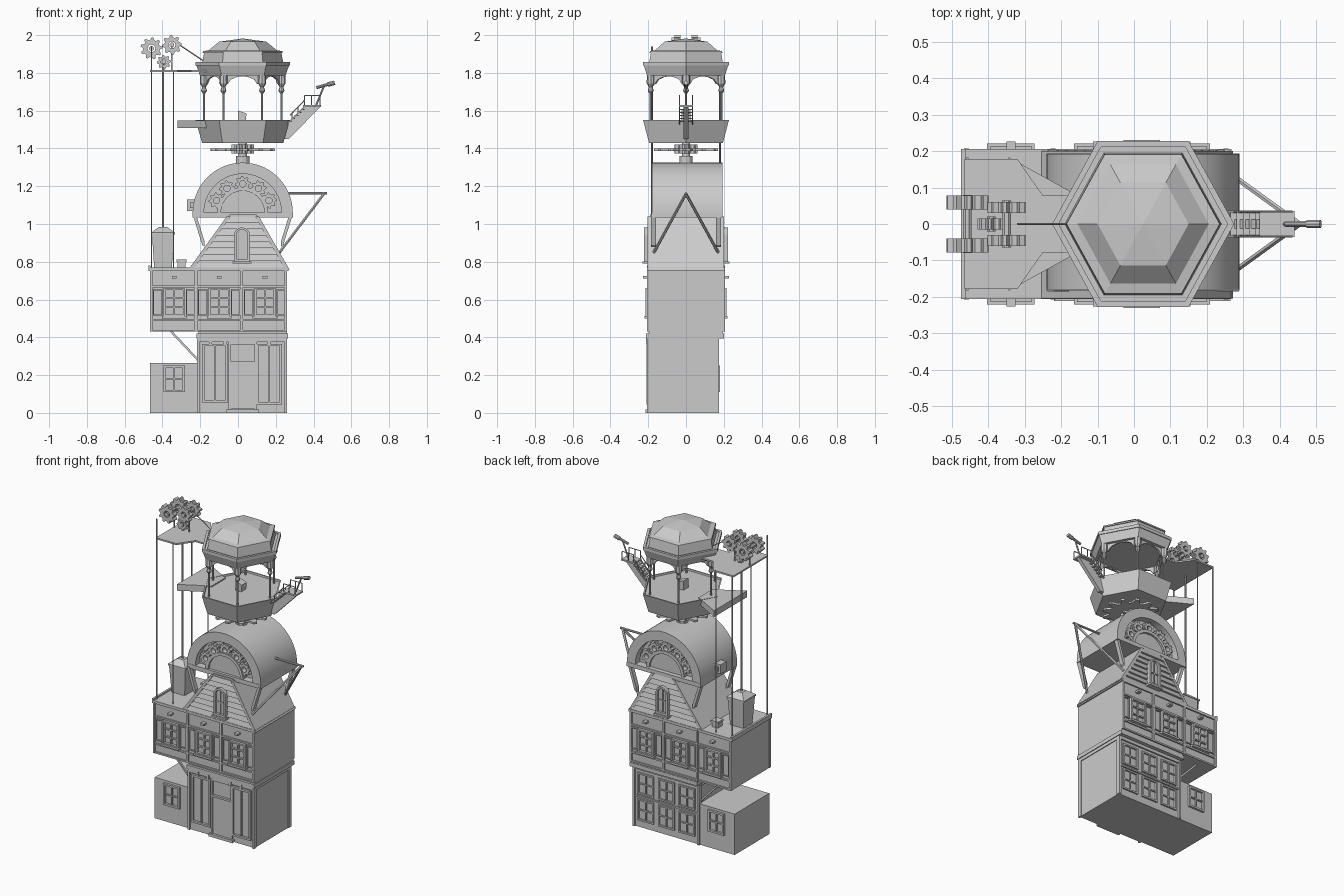
import bpy, bmesh, math
from math import sin, cos, pi
from mathutils import Vector

if "Cube" in bpy.data.objects:
    bpy.data.objects.remove(bpy.data.objects["Cube"])

CX = 0.025  # axis of tower, drum and lookout


def make(name, verts, faces, smooth=False):
    me = bpy.data.meshes.new(name)
    me.from_pydata([tuple(v) for v in verts], [], faces)
    bm = bmesh.new()
    bm.from_mesh(me)
    bmesh.ops.recalc_face_normals(bm, faces=bm.faces)
    bm.to_mesh(me)
    bm.free()
    ob = bpy.data.objects.new(name, me)
    bpy.context.collection.objects.link(ob)
    if smooth:
        bpy.ops.object.select_all(action='DESELECT')
        ob.select_set(True)
        bpy.context.view_layer.objects.active = ob
        bpy.ops.object.shade_smooth_by_angle(angle=math.radians(35))
    return ob


def boxes(name, items):
    vs, fs = [], []
    for x0, x1, y0, y1, z0, z1 in items:
        n = len(vs)
        vs += [(x, y, z) for x in (x0, x1) for y in (y0, y1) for z in (z0, z1)]
        fs += [[n + i for i in f] for f in ((0, 1, 3, 2), (4, 6, 7, 5), (0, 4, 5, 1), (2, 3, 7, 6), (0, 2, 6, 4), (1, 5, 7, 3))]
    return make(name, vs, fs)


def prism(name, pts, a, b, axis='y', smooth=False):
    put = (lambda p, t: (p[0], t, p[1])) if axis == 'y' else (lambda p, t: (p[0], p[1], t))
    n = len(pts)
    fs = [list(range(n)), list(range(2 * n - 1, n - 1, -1))]
    fs += [[i, (i + 1) % n, n + (i + 1) % n, n + i] for i in range(n)]
    return make(name, [put(p, a) for p in pts] + [put(p, b) for p in pts], fs, smooth)


def arc(r, z, n=28, a0=0.0, a1=pi):
    return [(CX + r * cos(a0 + (a1 - a0) * i / n), z + r * sin(a0 + (a1 - a0) * i / n)) for i in range(n + 1)]


def lathe(name, prof, n=6, c=(CX, 0), ys=1.05, turn=0.0):
    vs = [(c[0] + r * cos(turn + 2 * pi * k / n), c[1] + ys * r * sin(turn + 2 * pi * k / n), z) for r, z in prof for k in range(n)]
    fs = [list(range(n)), [len(vs) - 1 - k for k in range(n)]]
    fs += [[j * n + k, j * n + (k + 1) % n, (j + 1) * n + (k + 1) % n, (j + 1) * n + k]
           for j in range(len(prof) - 1) for k in range(n)]
    return make(name, vs, fs)


def rod(name, a, b, r=0.004, n=6):
    a, b = Vector(a), Vector(b)
    q = (b - a).to_track_quat('Z', 'Y')
    ring = [Vector((r * cos(2 * pi * (k + .5) / n), r * sin(2 * pi * (k + .5) / n), 0)) for k in range(n)]
    fs = [list(range(n)), list(range(n, 2 * n))] + [[k, (k + 1) % n, n + (k + 1) % n, n + k] for k in range(n)]
    return make(name, [a + q @ v for v in ring] + [b + q @ v for v in ring], fs)


def gear(name, c, r, a, b, teeth=8, axis='y', hole=0.4):
    n = teeth * 4
    out = [r if k % 4 < 2 else r * 0.76 for k in range(n)]
    vs = []
    for t in (a, b):
        for rad in (out, [r * hole] * n):
            for k in range(n):
                u, w = c[0] + rad[k] * cos(2 * pi * k / n), c[1] + rad[k] * sin(2 * pi * k / n)
                vs.append((u, t, w) if axis == 'y' else (u, w, t))
    fs = []
    for k in range(n):
        m = (k + 1) % n
        for p, q in ((0, n), (2 * n, 3 * n), (0, 2 * n), (n, 3 * n)):
            fs.append([p + k, p + m, q + m, q + k])
    return make(name, vs, fs)


def frame(x, z, w, h, y, s, t=0.012, d=0.014, cols=1, rows=1):
    """Boxes of a framed opening on a wall at y facing s."""
    a, b = y - s * 0.005, y + s * d
    out = [(x - w / 2, x - w / 2 + t, a, b, z - h / 2, z + h / 2), (x + w / 2 - t, x + w / 2, a, b, z - h / 2, z + h / 2),
           (x - w / 2, x + w / 2, a, b, z - h / 2, z - h / 2 + t), (x - w / 2, x + w / 2, a, b, z + h / 2 - t, z + h / 2)]
    for i in range(1, cols):
        u = x - w / 2 + w * i / cols
        out.append((u - .004, u + .004, a, y + s * d * .7, z - h / 2, z + h / 2))
    for i in range(1, rows):
        v = z - h / 2 + h * i / rows
        out.append((x - w / 2, x + w / 2, a, y + s * d * .7, v - .004, v + .004))
    return out


# ground floor, annex, cornice
boxes("ground_floor", [(-.21, .255, -.195, .165, 0, .4)])
boxes("annex", [(-.465, -.2, -.19, .165, 0, .265)])
boxes("ground_cornice", [(-.22, .265, -.212, .2, .395, .42), (-.215, .26, -.206, .175, .375, .395)])
boxes("pilasters", [(x, x + .014, y0, y1, 0, .385) for x in (-.217, .246) for y0, y1 in ((-.207, -.18), (.15, .176))])
boxes("cornice_brackets", [(x - .008, x + .008, -.212, -.19, .365, .4) for x in (-.145, -.07, .09, .165)])
boxes("shop_windows", frame(-.122, .21, .137, .31, -.195, -1, cols=2) + frame(.165, .205, .135, .32, -.195, -1, cols=2))
boxes("front_door", frame(.025, .19, .15, .37, -.195, -1, d=.01) + [(-.04, .09, -.203, -.19, .02, .26),
      (-.05, .1, -.21, -.19, .26, .272)])
boxes("door_step", [(-.06, .11, -.215, -.19, 0, .018)])
back = []
for x in (-.125, .022, .17):
    back += frame(x, .285, .115, .14, .165, 1, .01, .01, 2, 2) + frame(x, .115, .115, .14, .165, 1, .01, .01, 2, 2)
boxes("back_windows", back + [(-.21, .255, .16, .172, .195, .205)])
boxes("annex_windows", frame(-.338, .18, .115, .14, -.19, -1, cols=2, rows=2) + frame(-.338, .18, .115, .14, .165, 1, cols=2, rows=2))

# upper floor
boxes("upper_floor", [(-.465, .26, -.197, .197, .43, .76), (-.21, .26, -.197, .197, .4, .44)])
boxes("upper_cornice", [(-.475, .268, -.206, .206, .752, .77)])
boxes("roof_curb", [(-.475, -.462, -.206, .206, .765, .78)])
for s, side in ((-1, "front"), (1, "back")):
    y = s * .197
    trim, sash, lamps = [], [], []
    for x in (-.338, -.1, .143):
        sash += frame(x, .585, .112, .15, y, s, .01, .017, 2, 3)
        sash.append((x - .065, x + .065, y, y + s * .024, .5, .512))
        for k in (-1, 1):
            trim += frame(x + k * .087, .585, .05, .14, y, s, .006, .008)
        lamps.append((x - .012, x + .012, y, y + s * .03, .712, .724))
    for x in (-.46, -.222, .02, .253):
        trim.append((x - .007, x + .007, y - s * .01, y + s * .01, .43, .76))
    trim += [(-.465, .26, y - s * .01, y + s * .009, z, z + .01) for z in (.43, .487, .665)]
    boxes(side + "_upper_trim", trim)
    boxes(side + "_sash_windows", sash)
    boxes(side + "_sign_lamps", lamps)
    # diagonal brace under overhang
    rod(side + "_overhang_brace", (-.355, s * .15, .432), (-.212, s * .15, .28), .008, 4)

# gable with clapboards
gx = lambda z, k: CX - .02 + k * (.262 - (z - .76) * .66) + .02 * (z - .76) / .27
prism("gable", [(gx(.76, -1), .76), (gx(.76, 1), .76), (gx(1.05, 1), 1.05), (gx(1.05, -1), 1.05)], -.19, .19)
for i in range(8):
    z0, z1 = .77 + i * .034, .801 + i * .034
    for s in (-1, 1):
        vs = [(gx(z, k) - k * .012, s * y, z) for z, d in ((z0, .203), (z1, .194)) for y in (d, .185) for k in (-1, 1)]
        make("clapboard", vs, [(0, 1, 3, 2), (4, 5, 7, 6), (0, 1, 5, 4), (2, 3, 7, 6), (0, 2, 6, 4), (1, 3, 7, 5)])
for k in (-1, 1):
    prism("gable_roof_slope", [(gx(.765, k) + k * .008, .76), (gx(1.04, k) + k * .008, 1.04), (gx(1.04, k) - k * .012, 1.04),
                               (gx(.765, k) - k * .016, .76)], -.205, .2)
for s in (-1, 1):
    wx = CX - .004
    outer = [(wx - .042, .80), (wx + .042, .80)] + [(wx + .042 * cos(a * pi / 8), .94 + .042 * sin(a * pi / 8)) for a in range(9)]
    inner = [(wx - .03, .815), (wx + .03, .815)] + [(wx + .03 * cos(a * pi / 8), .94 + .03 * sin(a * pi / 8)) for a in range(9)]
    n = len(outer)
    win = [(p[0], s * d, p[1]) for loop in (outer, inner) for d in (.222, .19) for p in loop]
    fs = [[a + i, a + (i + 1) % n, b + (i + 1) % n, b + i] for a, b in ((0, n), (0, 2 * n), (2 * n, 3 * n), (n, 3 * n)) for i in range(n)]
    make("arched_window_frame", win, fs)
    prism("arched_window_pane", inner, s * .19, s * .207)
    boxes("arched_window_bars", [(wx - .003, wx + .003, s * .2, s * .213, .81, .97), (wx - .03, wx + .03, s * .2, s * .213, .885, .892),
                                 (wx - .05, wx + .05, s * .19, s * .23, .79, .802)])

# half-round drum with recessed clockwork on both ends
ZD = 1.06
prism("drum_core", arc(.255, ZD), -.135, .145, smooth=True)
shell = arc(.265, ZD) + arc(.205, ZD, a0=pi, a1=0)
prism("drum_shell", shell, -.18, .192, smooth=True)
boxes("drum_base", [(CX - .265, CX + .265, -.182, .194, 1.035, 1.062)])
for s in (-1, 1):
    prism("clockwork_arch", arc(.135, ZD, 20) + arc(.115, ZD, 20, pi, 0), s * .13, s * .178)
    prism("clockwork_disc", arc(.118, ZD, 20), s * .13, s * .165)
    for a in (25, 57, 90, 123, 155):
        g = math.radians(a)
        gear("clockwork_gear", (CX + .153 * cos(g), ZD + .153 * sin(g)), .042, s * .14, s * .172)
    for k in (-1, 1):
        X = lambda x: CX + k * x
        prism("drum_brace", [(X(.263), 1.045), (X(.245), 1.045), (X(.203), .91), (X(.203), .88), (X(.215), .89)],
              s * .158, s * .186)
    # hoist strut
    rod("hoist_strut", (.455, 0, 1.16), (.22, s * .17, .85), .008)
rod("hoist_beam", (.25, 0, 1.162), (.47, 0, 1.162), .007, 8)
boxes("drum_side_box", [(-.27, -.225, -.03, .03, 1.07, 1.13), (-.255, -.23, -.04, .04, 1.085, 1.115)])

# turntable
lathe("turntable_hub", [(.035, 1.31), (.035, 1.36), (.022, 1.36), (.022, 1.44)], 12, ys=1)
gear("turntable_gear", (CX, 0), .17, 1.387, 1.4, 12, 'z', .1)
gear("turntable_pinion", (CX, 0), .06, 1.372, 1.42, 8, 'z', .2)

# hexagonal lookout
lathe("lookout_bowl", [(.215, 1.43), (.25, 1.55), (.24, 1.55), (.238, 1.54)])
prism("deck_wing", [(-.14, -.07), (-.14, .07), (-.32, .17), (-.32, -.17)], 1.507, 1.548, 'z')
prism("deck_seat", [(0, 1.6), (.045, 1.585), (.04, 1.535), (.0, 1.535)], -.025, .025)
R, YS = .205, 1.05
for k in range(6):
    a, b = k * pi / 3, (k + 1) * pi / 3
    p, q = (Vector((CX + R * cos(t), YS * R * sin(t), 0)) for t in (a, b))
    rod("lookout_post", p + Vector((0, 0, 1.53)), p + Vector((0, 0, 1.8)), .006, 8)
    lathe("post_knob", [(.006, 1.69), (.016, 1.705), (.01, 1.725), (.022, 1.745), (.02, 1.8)], 8, (p.x, p.y), 1)
    prof = [(0, 1.8), (0, 1.735), (.12, 1.742), (.2, 1.765), (.35, 1.778), (.5, 1.782), (.65, 1.778), (.8, 1.765), (.88, 1.742), (1, 1.735), (1, 1.8)]
    inward = -(p + q).normalized() * .012
    n = len(prof)
    pts = [p.lerp(q, u) + Vector((0, 0, z)) + o for o in (Vector(), inward) for u, z in prof]
    make("scalloped_valance", pts, [list(range(n)), list(range(n, 2 * n))] + [[i, (i + 1) % n, n + (i + 1) % n, n + i] for i in range(n)])
lathe("roof_cornice", [(.226, 1.785), (.245, 1.838), (.25, 1.838), (.25, 1.858), (.232, 1.858), (.232, 1.85)])
lathe("roof_dome", [(.215, 1.85), (.205, 1.905), (.212, 1.905), (.21, 1.915), (.18, 1.92), (.125, 1.965), (.002, 1.982)])

# stair, platform and telescope
prism("stair_arm", [(.245, 1.45), (.27, 1.45), (.44, 1.625), (.35, 1.625), (.27, 1.54)], -.012, .012)
boxes("stair_steps", [(.265 + i * .017, .285 + i * .017, -.033, .033, 1.54 + i * .016, 1.546 + i * .016) for i in range(5)])
boxes("stair_platform", [(.345, .44, -.036, .036, 1.62, 1.63)])
for y in (-.034, .034):
    rod("stair_rail", (.275, y, 1.575), (.352, y, 1.655), .003)
    rod("stair_stringer", (.26, y, 1.53), (.352, y, 1.622), .005, 4)
    for x in (.352, .39, .434):
        rod("platform_post", (x, y, 1.625), (x, y, 1.68), .003)
    for x in (.285, .318):
        rod("rail_post", (x, y, x + 1.27), (x, y, x + 1.3), .003)
    rod("platform_rail", (.352, y, 1.68), (.434, y, 1.68), .003)
rod("telescope_stand", (.41, 0, 1.62), (.455, 0, 1.73), .005)
rod("telescope_tube", (.415, 0, 1.722), (.48, 0, 1.74), .008, 10)
rod("telescope_lens", (.475, 0, 1.738), (.512, 0, 1.748), .012, 10)

# lift gantry: plate, poles, gears, cable
prism("gantry_plate", [(-.465, -.178), (-.32, -.178), (-.25, -.078), (-.13, -.078), (-.13, .078), (-.25, .078), (-.32, .178), (-.465, .178)], 1.806, 1.816, 'z')
for y in (-.18, .18):
    rod("gantry_outer_pole", (-.458, y, .77), (-.458, y, 1.94 if y < 0 else 1.81), .004)
    rod("gantry_inner_pole", (-.342, y, .77), (-.342, y, 1.81), .003)
rod("gantry_shaft", (-.397, 0, .96), (-.397, 0, 1.85), .006, 8)
for s in (-1, 1):
    gear("large_gear", (-.458, 1.93), .058, s * .04, s * .078, 9, hole=.35)
    gear("medium_gear", (-.35, 1.948), .052, s * .03, s * .06, 8, hole=.35)
gear("small_gear", (-.392, 1.858), .038, -.015, .015)
for x, z, w in ((-.458, 1.93, .08), (-.35, 1.948, .065), (-.392, 1.858, .02)):
    rod("gear_axle", (x, -w, z), (x, w, z), .013, 8)
    rod("axle_stay", (x, 0, 1.81), (x, 0, z), .005, 4)
rod("roof_cable", (-.32, 0, 1.955), (-.17, 0, 1.855), .003)

# rooftop tank and small chimney
lathe("tank", [(.066, .765), (.082, .945), (.088, .945), (.088, .955), (.03, .985)], 4, (-.397, 0), 1, pi / 4)
boxes("small_chimney", [(-.32, -.277, .085, .13, .765, .8), (-.325, -.272, .08, .135, .8, .812)])
